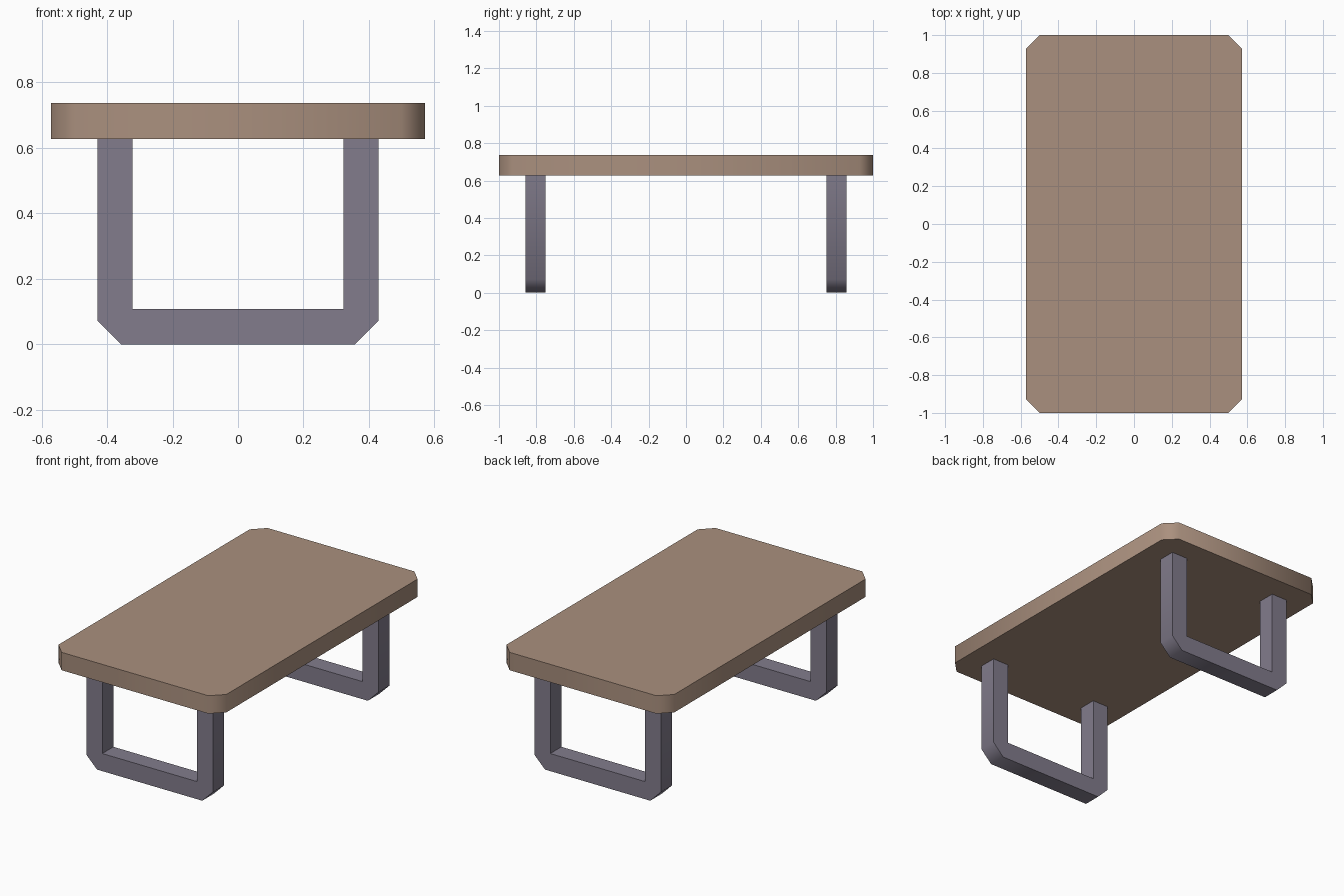
import bpy, bmesh, math
from mathutils import Vector

cube = bpy.data.objects.get("Cube")
if cube:
    bpy.data.objects.remove(cube, do_unlink=True)


def make_material(name, rgb):
    mat = bpy.data.materials.new(name)
    mat.use_nodes = True
    color = (*rgb, 1.0)
    mat.diffuse_color = color
    mat.node_tree.nodes["Principled BSDF"].inputs["Base Color"].default_value = color
    return mat


def extruded(name, outline, direction, mat):
    """Extrude a closed outline and smooth only its chamfered corners."""
    bm = bmesh.new()
    face = bm.faces.new([bm.verts.new(p) for p in outline])
    result = bmesh.ops.extrude_face_region(bm, geom=[face], use_keep_orig=True)
    moved = [g for g in result["geom"] if isinstance(g, bmesh.types.BMVert)]
    bmesh.ops.translate(bm, verts=moved, vec=Vector(direction))
    bmesh.ops.recalc_face_normals(bm, faces=bm.faces)
    mesh = bpy.data.meshes.new(name)
    bm.to_mesh(mesh)
    bm.free()
    mesh.materials.append(mat)
    obj = bpy.data.objects.new(name, mesh)
    bpy.context.collection.objects.link(obj)
    bpy.ops.object.select_all(action="DESELECT")
    obj.select_set(True)
    bpy.context.view_layer.objects.active = obj
    bpy.ops.object.shade_smooth_by_angle(angle=math.radians(50))
    return obj


wood = make_material("warm_wood", (0.402, 0.279, 0.209))
metal = make_material("grey_metal", (0.223, 0.202, 0.262))

CHAMFER = 0.072
BAR = 0.108
UNDERSIDE = 0.627

# Tabletop: rectangle with cut corners
W, L = 0.571, 1.0
quarter = [(W, L - CHAMFER), (W - CHAMFER, L)]
half = quarter + [(-x, y) for x, y in reversed(quarter)]
outline = half + [(-x, -y) for x, y in half]
extruded("tabletop", [(x, y, UNDERSIDE) for x, y in outline], (0, 0, 0.11), wood)

# Leg frames: U-shaped bars with cut lower corners
H = 0.43
side = [(H - BAR, BAR), (H - BAR, UNDERSIDE), (H, UNDERSIDE),
        (H, CHAMFER), (H - CHAMFER, 0)]
profile = side + [(-x, z) for x, z in reversed(side)]
for name, y in (("front_leg_frame", -0.858), ("back_leg_frame", 0.75)):
    extruded(name, [(x, y, z) for x, z in profile], (0, BAR, 0), metal)
